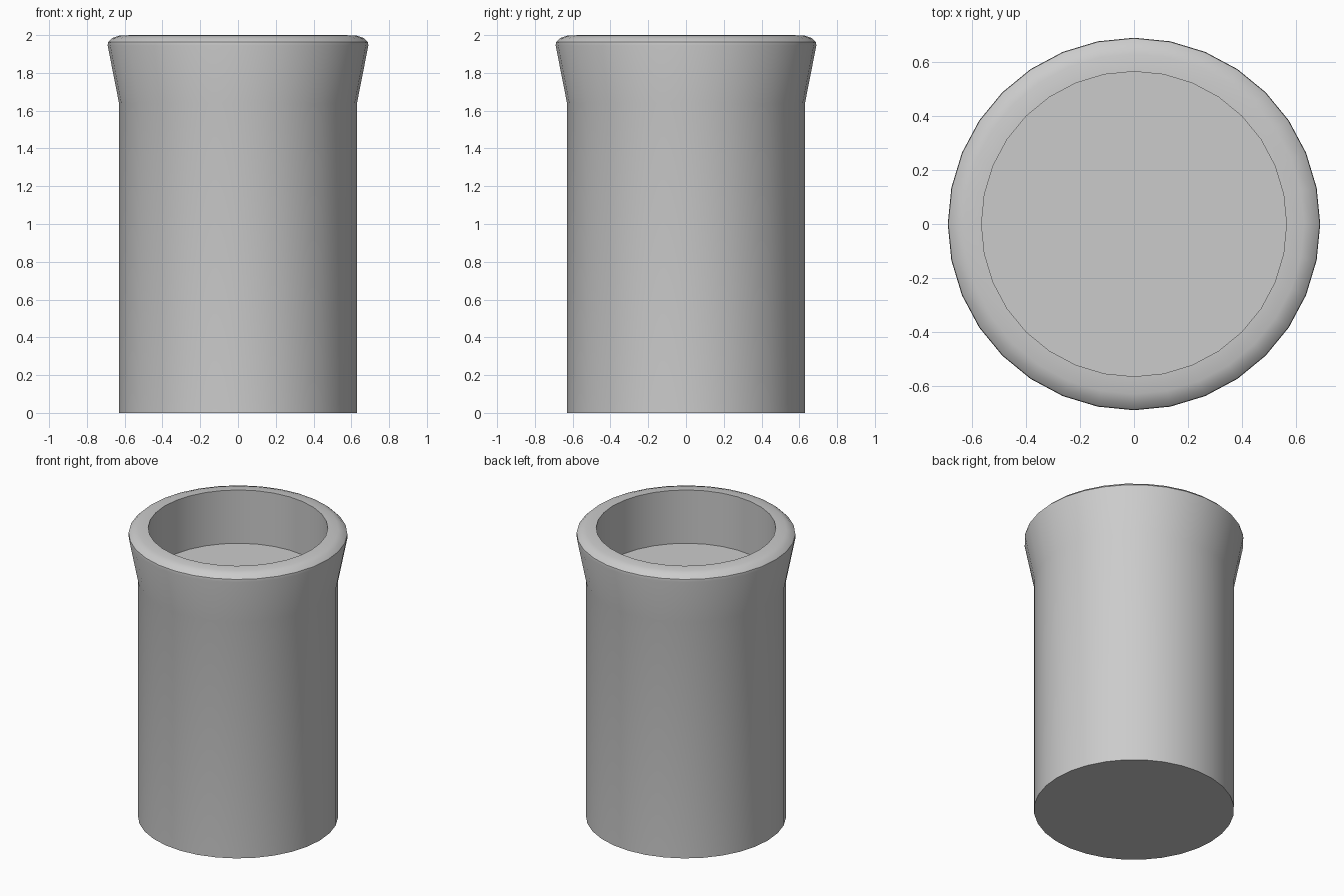
import bpy, bmesh, math

cube = bpy.data.objects.get("Cube")
if cube:
    bpy.data.objects.remove(cube, do_unlink=True)

SIDES = 32

# One plain grey for the whole cup
grey = bpy.data.materials.new("light_grey")
grey.use_nodes = True
colour = (0.6, 0.6, 0.6, 1.0)
grey.diffuse_color = colour
grey.node_tree.nodes["Principled BSDF"].inputs["Base Color"].default_value = colour

# Profile (radius, height): base, body, flare, rounded rim, recess wall
profile = [
    (0.63, 0.0), (0.63, 1.64),
    (0.69, 1.945), (0.688, 1.963),
    (0.665, 1.985), (0.63, 1.997),
    (0.565, 2.0), (0.565, 1.63),
]

bm = bmesh.new()
rings = []
for radius, height in profile:
    ring = []
    for i in range(SIDES):
        a = math.tau * i / SIDES
        ring.append(bm.verts.new((radius * math.cos(a), radius * math.sin(a), height)))
    rings.append(ring)

# Walls between neighbouring rings
for low, high in zip(rings, rings[1:]):
    for i in range(SIDES):
        j = (i + 1) % SIDES
        bm.faces.new((low[i], low[j], high[j], high[i]))

# Flat underside and recess floor
bm.faces.new(rings[0][::-1])
bm.faces.new(rings[-1])

mesh = bpy.data.meshes.new("flared_cup")
bm.to_mesh(mesh)
bm.free()
mesh.materials.append(grey)
cup = bpy.data.objects.new("flared_cup", mesh)
bpy.context.collection.objects.link(cup)

# Smooth sides with crisp base, rim and recess edges
bpy.ops.object.select_all(action="DESELECT")
cup.select_set(True)
bpy.context.view_layer.objects.active = cup
bpy.ops.object.shade_smooth_by_angle(angle=math.radians(30))
